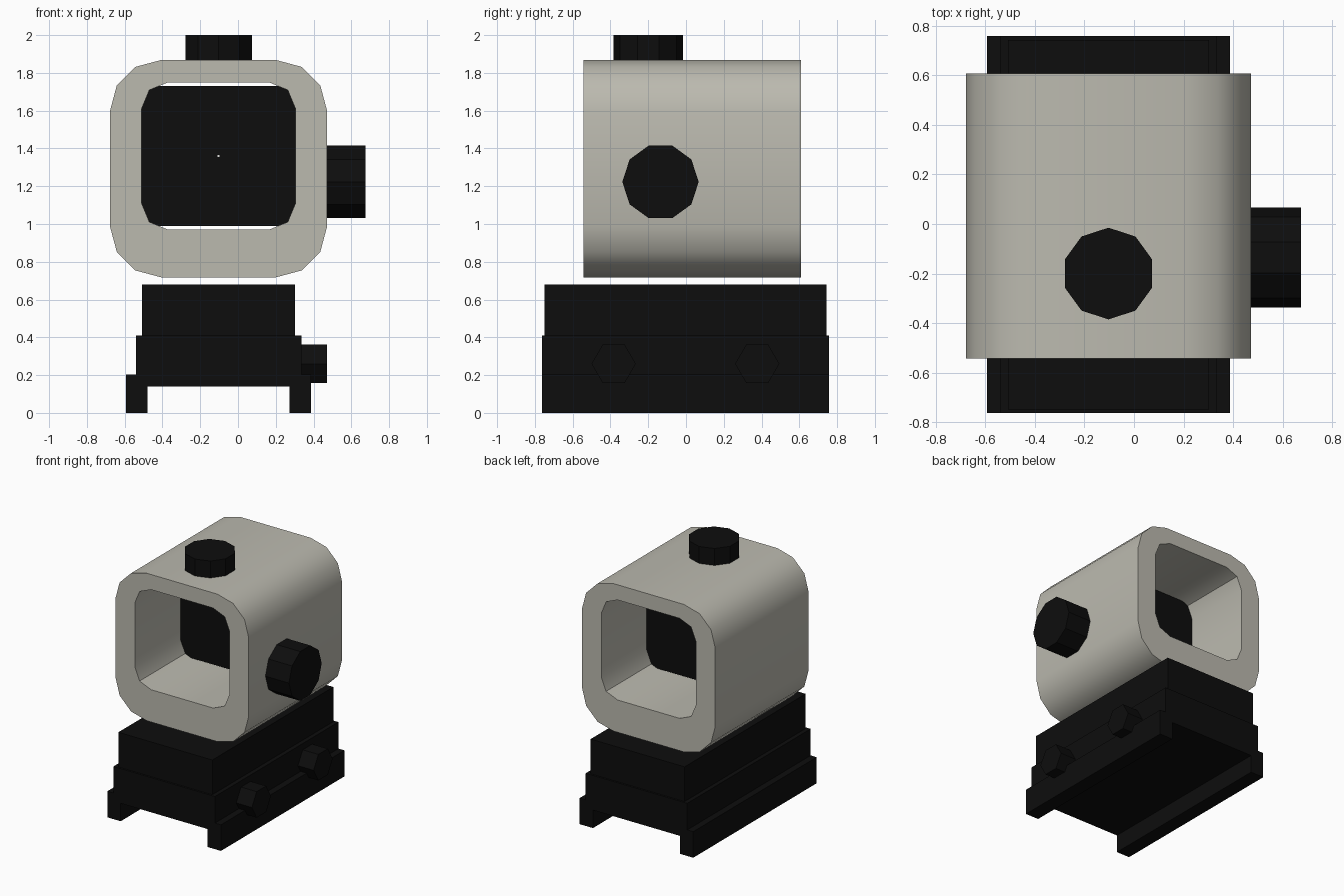
import bpy, bmesh, math
from mathutils import Vector

if "Cube" in bpy.data.objects:
    bpy.data.objects.remove(bpy.data.objects["Cube"])


def material(name, rgb):
    m = bpy.data.materials.new(name)
    m.use_nodes = True
    m.diffuse_color = (*rgb, 1)
    bsdf = m.node_tree.nodes["Principled BSDF"]
    bsdf.inputs["Base Color"].default_value = (*rgb, 1)
    bsdf.inputs["Roughness"].default_value = 0.6
    return m


SHELL = material("warm grey", (0.50, 0.49, 0.43))
BLACK = material("black", (0.004, 0.004, 0.004))
PALE = material("pale dot", (0.8, 0.8, 0.78))
CX = -0.103  # centre line of the sight body


def extrude_loops(name, loops, direction, mat, smooth=False):
    """Fill closed loops (later ones are holes) and extrude them."""
    bm = bmesh.new()
    edges = []
    for loop in loops:
        vs = [bm.verts.new(p) for p in loop]
        edges += [bm.edges.new((v, vs[i - 1])) for i, v in enumerate(vs)]
    bmesh.ops.triangle_fill(bm, edges=edges, use_beauty=True)
    out = bmesh.ops.extrude_face_region(bm, geom=bm.faces[:], use_keep_orig=True)
    moved = [g for g in out["geom"] if isinstance(g, bmesh.types.BMVert)]
    bmesh.ops.translate(bm, verts=moved, vec=direction)
    bmesh.ops.recalc_face_normals(bm, faces=bm.faces[:])
    me = bpy.data.meshes.new(name)
    bm.to_mesh(me)
    bm.free()
    me.materials.append(mat)
    ob = bpy.data.objects.new(name, me)
    bpy.context.collection.objects.link(ob)
    if smooth:
        bpy.ops.object.select_all(action="DESELECT")
        ob.select_set(True)
        bpy.context.view_layer.objects.active = ob
        bpy.ops.object.shade_smooth_by_angle(angle=math.radians(40))
    return ob


def rounded_rect(w, h, r, segs, cz, y):
    """Rounded rectangle in the XZ plane."""
    pts = []
    for q, (sx, sz) in enumerate([(1, 1), (-1, 1), (-1, -1), (1, -1)]):
        for i in range(segs + 1):
            a = math.pi / 2 * (q + i / segs)
            pts.append((CX + sx * (w / 2 - r) + r * math.cos(a), y,
                        cz + sz * (h / 2 - r) + r * math.sin(a)))
    return pts


def polygon(center, r, n, u, v):
    c, u, v = Vector(center), Vector(u), Vector(v)
    angles = [2 * math.pi * i / n for i in range(n)]
    return [c + r * (math.cos(a) * u + math.sin(a) * v) for a in angles]


def box(name, x0, x1, y0, y1, z0, z1, mat=BLACK):
    loop = [(x0, y0, z0), (x1, y0, z0), (x1, y1, z0), (x0, y1, z0)]
    return extrude_loops(name, [loop], (0, 0, z1 - z0), mat)


X, Y, Z = (1, 0, 0), (0, 1, 0), (0, 0, 1)

# Hollow housing with an offset tunnel
extrude_loops("housing", [rounded_rect(1.15, 1.15, 0.27, 3, 1.293, -0.542),
                          rounded_rect(0.815, 0.78, 0.14, 2, 1.36, -0.542)],
              (0, 1.15, 0), SHELL, smooth=True)

# Lens seated in the side walls, with its aiming dot
box("lens", CX - 0.43, CX + 0.43, 0.02, 0.05, 0.99, 1.73)
extrude_loops("aiming_dot", [polygon((CX, 0.02, 1.36), 0.006, 8, X, Z)],
              (0, -0.004, 0), PALE)

# Adjustment knobs
extrude_loops("top_knob", [polygon((CX, -0.2, 1.85), 0.185, 10, Y, X)],
              (0, 0, 0.15), BLACK)
extrude_loops("side_knob", [polygon((0.45, -0.135, 1.223), 0.202, 10, Y, Z)],
              (0.225, 0, 0), BLACK)

# Stepped mount
box("riser", CX - 0.405, CX + 0.405, -0.748, 0.743, 0.40, 0.68)
box("clamp_body", CX - 0.438, CX + 0.438, -0.763, 0.758, 0.14, 0.41)
for side, s in (("left", 1), ("right", -1)):
    xs = sorted((CX + s * 0.375, CX + s * 0.49))
    box(side + "_rail_jaw", *xs, -0.763, 0.758, 0, 0.203)

# Clamp bolts
for part, y in (("front", -0.383), ("back", 0.377)):
    extrude_loops(part + "_clamp_bolt", [polygon((0.32, y, 0.26), 0.117, 6, Y, Z)],
                  (0.15, 0, 0), BLACK)
